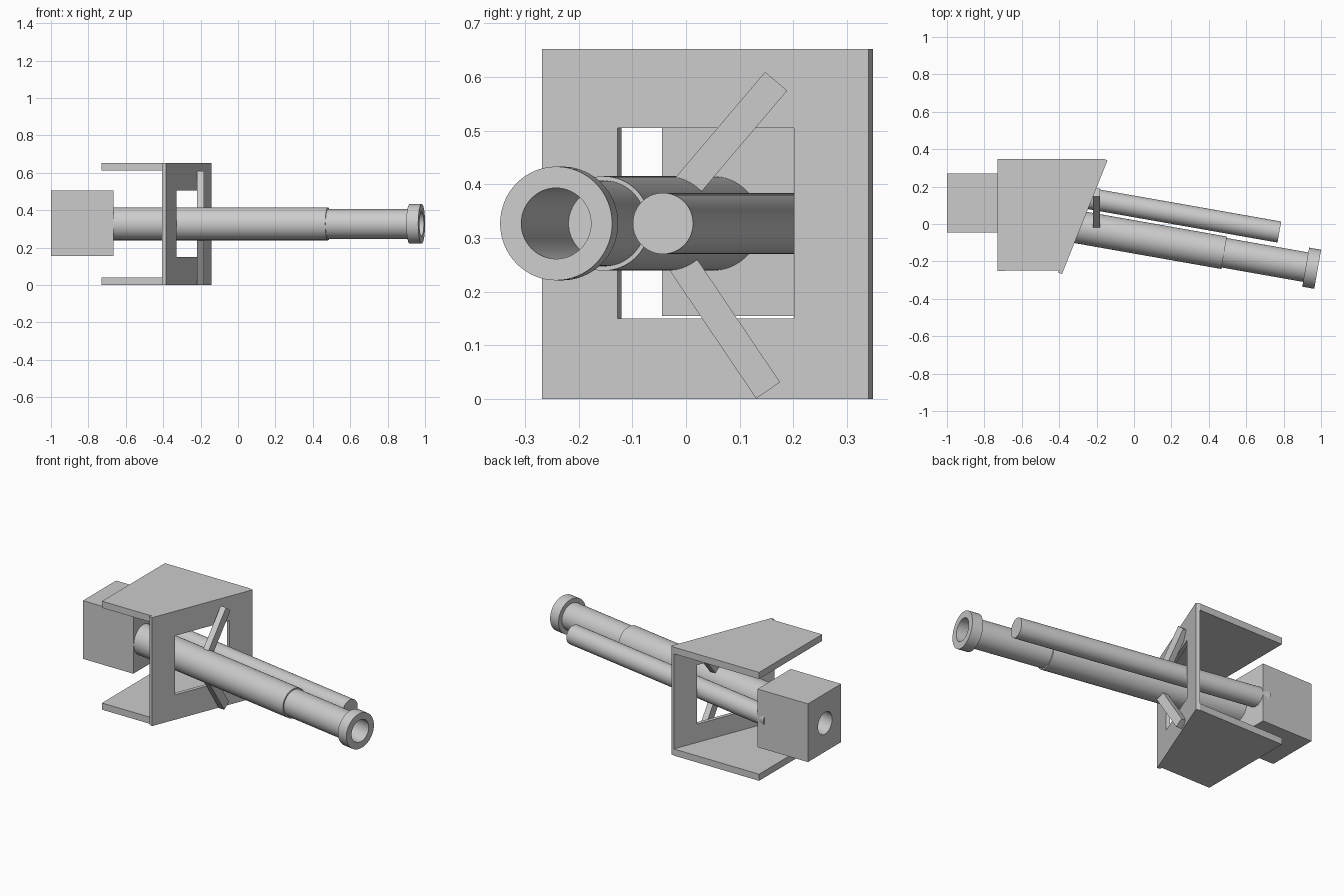
import bpy, bmesh, math
from mathutils import Vector, Matrix

cube = bpy.data.objects.get("Cube")
if cube:
    bpy.data.objects.remove(cube, do_unlink=True)

steel = bpy.data.materials.new("plain_grey")
steel.use_nodes = True
GREY = (0.6, 0.6, 0.6, 1)
steel.diffuse_color = GREY
steel.node_tree.nodes["Principled BSDF"].inputs["Base Color"].default_value = GREY

AXIS_Z = 0.327
YAW = math.radians(-10)


def finish(name, bm, smooth=False):
    bmesh.ops.recalc_face_normals(bm, faces=bm.faces)
    mesh = bpy.data.meshes.new(name)
    bm.to_mesh(mesh)
    bm.free()
    mesh.materials.append(steel)
    obj = bpy.data.objects.new(name, mesh)
    bpy.context.collection.objects.link(obj)
    if smooth:
        activate(obj)
        bpy.ops.object.shade_smooth_by_angle(angle=math.radians(35))
    return obj


def activate(obj):
    bpy.ops.object.select_all(action='DESELECT')
    obj.select_set(True)
    bpy.context.view_layer.objects.active = obj


def prism(name, points, low, high):
    """Extrude a plan outline from low to high."""
    bm = bmesh.new()
    face = bm.faces.new([bm.verts.new((x, y, low)) for x, y in points])
    new = bmesh.ops.extrude_face_region(bm, geom=[face])["geom"]
    bmesh.ops.translate(bm, vec=(0, 0, high - low),
                        verts=[v for v in new if isinstance(v, bmesh.types.BMVert)])
    return finish(name, bm)


def lathe(name, profile, tip, sides=64):
    """Turn (distance behind tip, radius) pairs around the tilted gun axis."""
    bm = bmesh.new()
    verts = [bm.verts.new((-d, 0, r)) for d, r in profile]
    edges = [bm.edges.new(pair) for pair in zip(verts, verts[1:])]
    bmesh.ops.spin(bm, geom=verts + edges, cent=(0, 0, 0), axis=(1, 0, 0),
                   angle=math.tau, steps=sides)
    bmesh.ops.remove_doubles(bm, verts=bm.verts, dist=0.0001)
    bm.transform(Matrix.Translation((*tip, AXIS_Z)) @ Matrix.Rotation(YAW, 4, 'Z'))
    return finish(name, bm, True)


def cut(target, cutter):
    cutter.hide_render = True
    mod = target.modifiers.new("cut", 'BOOLEAN')
    mod.operation, mod.solver, mod.object = 'DIFFERENCE', 'EXACT', cutter
    activate(target)
    bpy.ops.object.modifier_apply(modifier=mod.name)
    bpy.data.objects.remove(cutter, do_unlink=True)


# Barrel, muzzle and recoil cylinder
MUZZLE = (0.982, -0.242)
BORE = 0.066
lathe("muzzle_barrel", [(0.51, 0), (0.51, BORE), (0, BORE), (0, 0.106), (0.065, 0.106),
                        (0.065, 0.08), (0.52, 0.08), (0.52, 0)], MUZZLE)
lathe("main_barrel", [(0.508, 0), (0.508, 0.088), (1.75, 0.088), (1.75, BORE),
                      (1, BORE), (1, 0)], MUZZLE)
lathe("recoil_cylinder", [(0, 0), (0, 0.057), (1.52, 0.057), (1.52, 0)], (0.777, -0.043))

# Breech block with its bore
breech = prism("breech_block", [(-1, -0.045), (-0.665, -0.045), (-0.665, 0.27), (-1, 0.27)],
               0.155, 0.505)
cut(breech, lathe("bore_cutter", [(1.5, 0), (1.5, BORE), (2.2, BORE), (2.2, 0)], MUZZLE))
activate(breech)
bpy.ops.object.shade_smooth_by_angle(angle=math.radians(35))

# Slanted shield with a window
TOP = 0.652
near, far = Vector((-0.385, -0.268)), Vector((-0.142, 0.34))
along = (far - near).normalized()
back = Vector((-along.y, along.x)) * 0.022


def shield_outline(y0, y1, front, rear):
    a, b = (near + along * ((y - near.y) / along.y) for y in (y0, y1))
    return [a + back * front, b + back * front, b + back * rear, a + back * rear]


shield = prism("shield", shield_outline(near.y, far.y, 0, 1), 0, TOP)
cut(shield, prism("window_cutter", shield_outline(-0.128, 0.201, -2, 3), 0.15, 0.505))

# Top and bottom plates behind the shield
rear_near, rear_far = near + back, far + back
plate = [(-0.73, -0.25), rear_near + along * 0.011, rear_far, (-0.73, rear_far.y)]
for name, low in (("bottom_plate", 0), ("top_plate", TOP - 0.04)):
    prism(name, plate, low, low + 0.04)

# Diagonal struts between barrel and shield
for name, end in (("upper_strut", (0.168, 0.592)), ("lower_strut", (0.153, 0.016))):
    start, tip = Vector((-0.2, -0.057, AXIS_Z)), Vector((-0.2, *end))
    run = tip - start
    bm = bmesh.new()
    bmesh.ops.create_cube(bm, size=1)
    bm.transform(Matrix.Translation((start + tip) / 2)
                 @ Matrix.Rotation(math.atan2(run.z, run.y), 4, 'X')
                 @ Matrix.Diagonal((0.036, run.length, 0.054, 1)))
    finish(name, bm)
